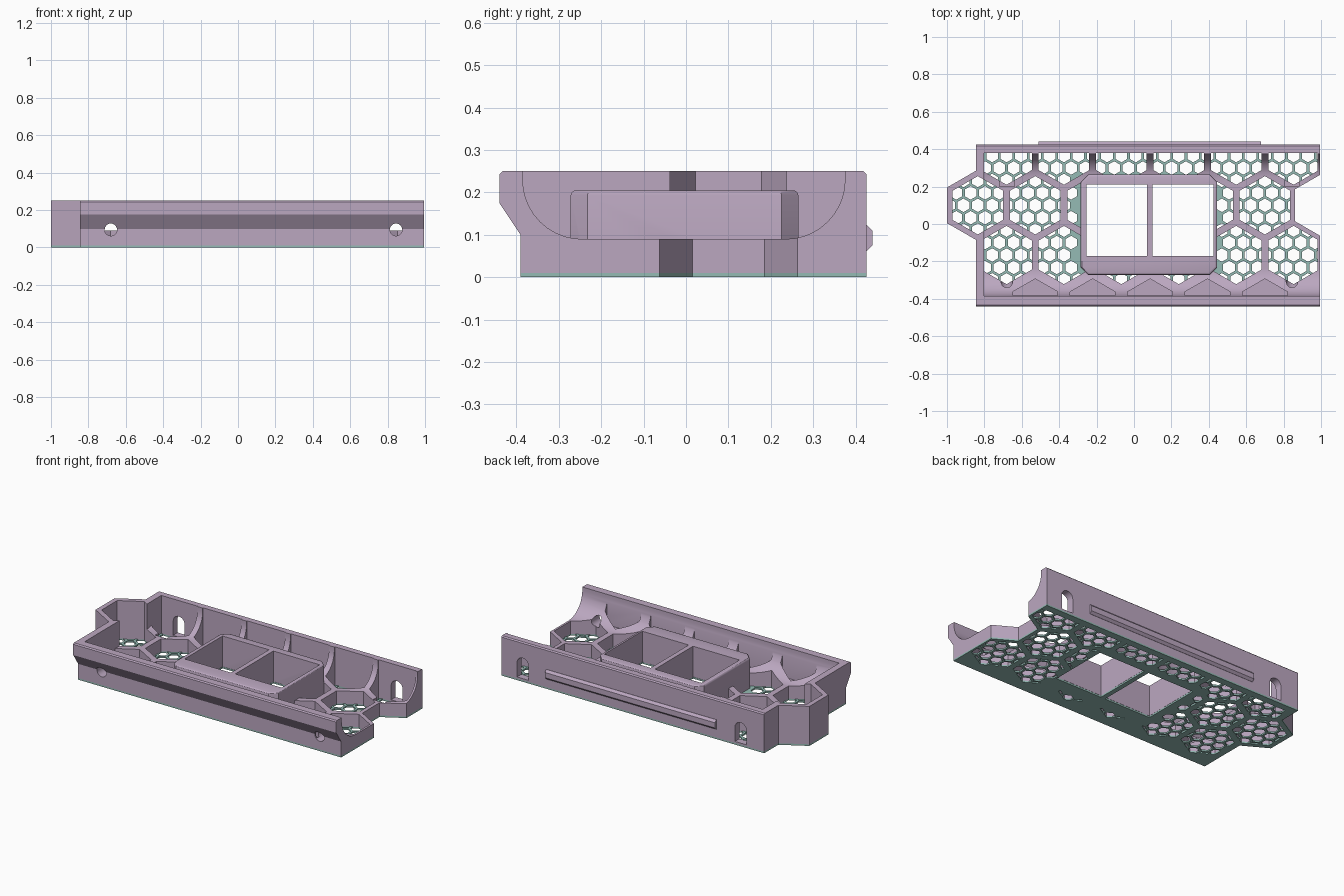
import bpy, bmesh, math
from mathutils import Vector

if "Cube" in bpy.data.objects:
    bpy.data.objects.remove(bpy.data.objects["Cube"])

def material(name, rgb):
    m = bpy.data.materials.new(name)
    m.diffuse_color = (*rgb, 1)
    m.use_nodes = True
    m.node_tree.nodes["Principled BSDF"].inputs["Base Color"].default_value = m.diffuse_color
    return m

LILAC = material("lilac plastic", (0.50, 0.39, 0.53))
TEAL = material("pale teal plastic", (0.30, 0.50, 0.46))
PITCH = 0.307            # spacing of the large honeycomb
ROW = PITCH * 0.866
BASE = 0.01              # thickness of the grille plate

def hexagon(x, y, apothem):
    r = apothem / math.cos(math.pi / 6)
    return [(x + r * math.cos(math.radians(30 + 60 * i)),
             y + r * math.sin(math.radians(30 + 60 * i))) for i in range(6)]

def rect(x0, x1, y0, y1):
    return [(x0, y0), (x1, y0), (x1, y1), (x0, y1)]

def clip(poly, window):
    """Clip a polygon to a convex counter-clockwise window."""
    for i, a in enumerate(window):
        b = window[(i + 1) % len(window)]
        side = lambda p: (b[0]-a[0]) * (p[1]-a[1]) - (b[1]-a[1]) * (p[0]-a[0])
        out = []
        for j, q in enumerate(poly):
            p = poly[j - 1]
            sp, sq = side(p), side(q)
            if sp * sq < 0:
                t = sp / (sp - sq)
                out.append((p[0] + t * (q[0]-p[0]), p[1] + t * (q[1]-p[1])))
            if sq >= 0:
                out.append(q)
        poly = out
    return poly

def area(p):
    return abs(sum(p[i-1][0] * p[i][1] - p[i][0] * p[i-1][1] for i in range(len(p)))) / 2

def prisms(name, polys, lo, hi, axis="z", mat=LILAC):
    """Extrude flat outlines along an axis into one object."""
    place = {"z": lambda u, v, w: (u, v, w),
             "x": lambda u, v, w: (w, u, v),
             "y": lambda u, v, w: (u, w, v)}[axis]
    bm = bmesh.new()
    for poly in polys:
        f = bm.faces.new([bm.verts.new(place(*p, lo)) for p in poly])
        ext = bmesh.ops.extrude_face_region(bm, geom=[f])
        moved = [g for g in ext["geom"] if isinstance(g, bmesh.types.BMVert)]
        bmesh.ops.translate(bm, verts=moved, vec=Vector(place(0, 0, hi - lo)))
    bmesh.ops.remove_doubles(bm, verts=bm.verts, dist=1e-5)
    bmesh.ops.recalc_face_normals(bm, faces=bm.faces)
    me = bpy.data.meshes.new(name)
    bm.to_mesh(me)
    bm.free()
    me.materials.append(mat)
    ob = bpy.data.objects.new(name, me)
    bpy.context.collection.objects.link(ob)
    return ob

def combine(ob, other, op="DIFFERENCE"):
    """Apply a boolean and delete the helper."""
    mod = ob.modifiers.new("cut", "BOOLEAN")
    mod.operation, mod.object, mod.solver = op, other, "EXACT"
    deps = bpy.context.evaluated_depsgraph_get()
    deps.update()
    ob.data = bpy.data.meshes.new_from_object(ob.evaluated_get(deps))
    ob.modifiers.clear()
    bpy.data.objects.remove(other)

# Large honeycomb cells, clipped to the inside of the tray
inside = rect(-0.803, 0.982, -0.33, 0.38)
cells = [hexagon(-0.835, 0.10, 0.135)]
cells += [hexagon(-0.835 + PITCH * i, 0.10, 0.135) for i in range(1, 6)]
for y in (0.10 - ROW, 0.10 + ROW):
    cells += [clip(hexagon(-0.6815 + PITCH * i, y, 0.135), inside) for i in range(6)]
openings = [rect(-0.255, 0.07, -0.17, 0.21), rect(0.10, 0.425, -0.17, 0.21)]
notch = hexagon(1.007, 0.10, 0.147)
bump = hexagon(-0.835, 0.10, 0.165)

# Tray body: side profile run along x, with a overhanging front lip
tray = prisms("tray", [[(-0.39, BASE), (0.425, BASE), (0.425, 0.243), (0.418, 0.25),
                        (-0.433, 0.25), (-0.44, 0.243), (-0.44, 0.175), (-0.39, 0.10)]],
              -0.845, 0.995, "x")
combine(tray, prisms("bump", [bump], BASE, 0.25), "UNION")

# Rounded trough, open at the right end
N, R = 10, 0.14
arc = [(math.sin(i * math.pi / 2 / N), math.cos(i * math.pi / 2 / N)) for i in range(N + 1)]
trough = [(-0.385 + R - R * c, 0.23 - R * s) for s, c in arc]
trough += [(0.375 - R + R * c, 0.23 - R * s) for s, c in reversed(arc)]
trough += [(0.375, 0.4), (-0.385, 0.4)]
combine(tray, prisms("trough", [trough], -0.803, 1.2, "x"))
combine(tray, prisms("cells", cells, -0.1, 0.4))

# Shallow scallops along the front fillet
front = rect(-0.8, 1, -0.381, 0)
scallops = [clip(hexagon(-0.528 + PITCH * i, 0.10 - 2 * ROW, 0.12), front) for i in range(5)]
combine(tray, prisms("scallops", scallops, 0.06, 0.4))

# Raised socket box in the middle
cx, c = 0.08, 0.04
w, y0, y1 = 0.365, -0.272, 0.265
outline = [(cx-w+c, y0), (cx+w-c, y0), (cx+w, y0+c), (cx+w, y1-c),
           (cx+w-c, y1), (cx-w+c, y1), (cx-w, y1-c), (cx-w, y0+c)]
box = prisms("socket_box", [outline], BASE + 0.001, 0.205)
bm = bmesh.new()
bm.from_mesh(box.data)
rim = [e for e in bm.edges if all(v.co.z > 0.2 for v in e.verts)]
bmesh.ops.bevel(bm, geom=rim, offset=0.012, segments=3, profile=0.5, affect="EDGES")
bm.to_mesh(box.data)
bm.free()
combine(tray, box, "UNION")
combine(tray, prisms("openings", openings, -0.1, 0.4))
combine(tray, prisms("notch", [notch], -0.1, 0.4))

# Screw holes in front, arched slots behind
for x in (-0.68, 0.845):
    ring = [(x + 0.033 * math.cos(i * math.pi / 12), 0.095 + 0.033 * math.sin(i * math.pi / 12))
            for i in range(24)]
    combine(tray, prisms("screw_hole", [ring], -0.6, -0.2, "y"))
    slot = [(x - 0.04, 0.02), (x + 0.04, 0.02)]
    slot += [(x + 0.04 * math.cos(i * math.pi / 10), 0.11 + 0.04 * math.sin(i * math.pi / 10))
             for i in range(11)]
    combine(tray, prisms("slot", [slot], 0.2, 0.6, "y"))

# Back rib
prisms("back_rib", [[(0.42, 0.062), (0.426, 0.062), (0.44, 0.076), (0.44, 0.109),
                     (0.426, 0.123), (0.42, 0.123)]], -0.51, 0.68, "x")

# Grille plate with a fine honeycomb inside each large cell
grille = prisms("grille", [rect(-0.845, 0.995, -0.39, 0.425)], 0, BASE, mat=TEAL)
combine(grille, prisms("grille_bump", [bump], 0, BASE, mat=TEAL), "UNION")
small, holes = PITCH / 4, []
for cell in cells:
    xs, ys = [p[0] for p in cell], [p[1] for p in cell]
    for r in range(-8, 8):
        y = 0.10 + r * small * 0.866
        for k in range(-30, 30):
            x = -0.835 + small * (k + 0.5 * (r % 2))
            if not (min(xs) - .05 < x < max(xs) + .05 and min(ys) - .05 < y < max(ys) + .05):
                continue
            if cx - w - 0.02 < x < cx + w + 0.02 and y0 - 0.02 < y < y1 + 0.02:
                continue
            p = clip(hexagon(x, y, small / 2 - 0.007), cell)
            if len(p) > 2 and area(p) > 2e-4:
                holes.append(p)
combine(grille, prisms("grille_holes", holes, -0.1, 0.1, mat=TEAL))
combine(grille, prisms("grille_openings", openings, -0.1, 0.1, mat=TEAL))
combine(grille, prisms("grille_notch", [notch], -0.1, 0.1, mat=TEAL))

# Smooth the curved walls, keep edges crisp
bpy.ops.object.select_all(action="DESELECT")
tray.select_set(True)
bpy.context.view_layer.objects.active = tray
bpy.ops.object.shade_smooth_by_angle(angle=math.radians(30))
